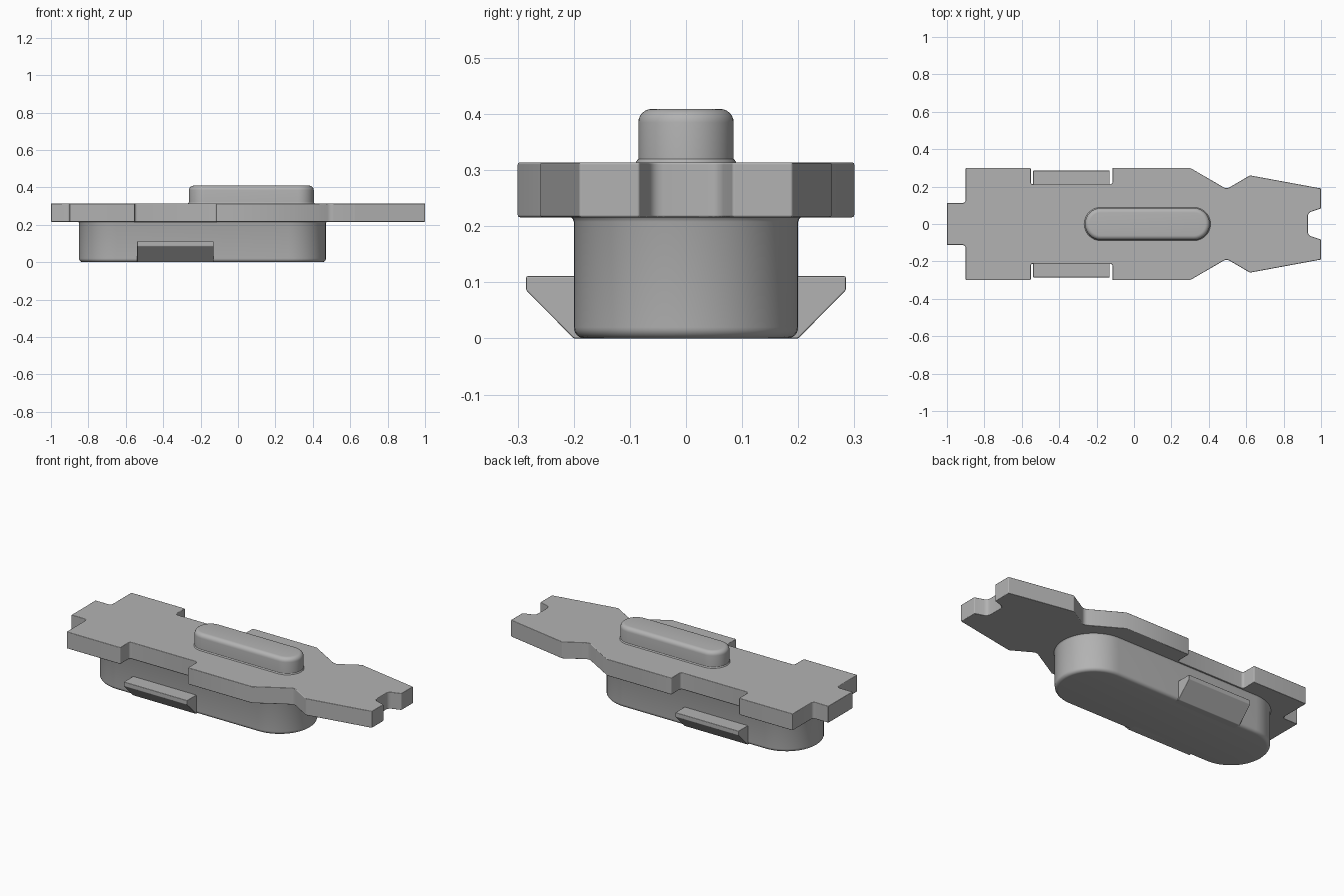
import bpy, bmesh, math
from mathutils import Vector

cube = bpy.data.objects.get("Cube")
if cube:
    bpy.data.objects.remove(cube)

GREY = (0.45, 0.45, 0.45, 1)
grey = bpy.data.materials.new("plain grey")
grey.use_nodes = True
grey.diffuse_color = GREY
grey.node_tree.nodes["Principled BSDF"].inputs["Base Color"].default_value = GREY


def finish(name, bm, bevel=0):
    """Turn a bmesh into a smooth-shaded grey object."""
    bmesh.ops.recalc_face_normals(bm, faces=bm.faces)
    mesh = bpy.data.meshes.new(name)
    bm.to_mesh(mesh)
    bm.free()
    mesh.materials.append(grey)
    obj = bpy.data.objects.new(name, mesh)
    bpy.context.collection.objects.link(obj)
    if bevel:
        mod = obj.modifiers.new("edge rounding", "BEVEL")
        mod.width, mod.segments = bevel, 2
        mod.limit_method, mod.angle_limit = "ANGLE", math.radians(40)
        mod.harden_normals = True
    bpy.ops.object.select_all(action="DESELECT")
    obj.select_set(True)
    bpy.context.view_layer.objects.active = obj
    bpy.ops.object.shade_smooth_by_angle(angle=math.radians(35))
    return obj


def prism(name, points, depth, bevel=0):
    """Extrude a closed outline along a vector."""
    bm = bmesh.new()
    face = bm.faces.new([bm.verts.new(p) for p in points])
    new = bmesh.ops.extrude_face_region(bm, geom=[face], use_keep_orig=True)["geom"]
    bmesh.ops.translate(bm, vec=depth, verts=[v for v in new if isinstance(v, bmesh.types.BMVert)])
    return finish(name, bm, bevel)


def stadium(name, x0, x1, radius, rings, steps=24):
    """Loft a round-ended slot shape through (inset, height) rings."""
    bm = bmesh.new()
    loops = []
    for inset, z in rings:
        loop = []
        for cx, start in ((x1 - radius, -90), (x0 + radius, 90)):
            for i in range(steps + 1):
                a = math.radians(start + 180 * i / steps)
                r = radius - inset
                loop.append(bm.verts.new((cx + r * math.cos(a), r * math.sin(a), z)))
        loops.append(loop)
    for low, high in zip(loops, loops[1:]):
        for i in range(len(low)):
            j = (i + 1) % len(low)
            bm.faces.new((low[i], low[j], high[j], high[i]))
    bm.faces.new(loops[0][::-1])
    bm.faces.new(loops[-1])
    return finish(name, bm)


def arc(r, z, direction, steps=6):
    """Quarter-round edge rings; direction +1 for a top edge, -1 for a bottom edge."""
    angles = [math.pi / 2 * i / steps for i in range(steps + 1)]
    rings = [(r - r * math.cos(a), z - direction * (r - r * math.sin(a))) for a in angles]
    return rings if direction > 0 else rings[::-1]


def rounded(corners, z):
    """Outline with each (x, y, radius) corner softened by a short curve."""
    pts = []
    for i, (x, y, r) in enumerate(corners):
        p = Vector((x, y, z))
        if not r:
            pts.append(p)
            continue
        before, after = (Vector((*corners[k % len(corners)][:2], z)) for k in (i - 1, i + 1))
        a, b = p + (before - p).normalized() * r, p + (after - p).normalized() * r
        for t in (0, 0.25, 0.5, 0.75, 1):
            pts.append(a * (1 - t) ** 2 + p * 2 * t * (1 - t) + b * t * t)
    return pts


# Lower housing
stadium("housing", -0.85, 0.47, 0.2,
        arc(0.02, 0, -1) + [(0, 0.208), (-0.002, 0.213), (-0.006, 0.218)])

# Flat plate, one half of the outline mirrored across y
half = [(-1, 0.112, 0), (-0.9, 0.112, 0.02), (-0.9, 0.3, 0), (-0.552, 0.3, 0.006),
        (-0.552, 0.212, 0.015), (-0.115, 0.212, 0.015), (-0.115, 0.3, 0.006), (0.3, 0.3, 0),
        (0.495, 0.187, 0.02), (0.62, 0.26, 0), (1, 0.19, 0), (1, 0.083, 0), (0.93, 0.06, 0.02)]
outline = half + [(x, -y, r) for x, y, r in reversed(half)]
prism("plate", rounded(outline, 0.216), (0, 0, 0.098), 0.004)

# Raised thumb slider
stadium("slider", -0.262, 0.405, 0.085,
        [(-0.005, 0.31), (-0.004, 0.315), (0, 0.32)] + arc(0.024, 0.409, 1))

# Wedge-shaped side clips
for side, label in ((-1, "right"), (1, "left")):
    profile = [(0.15, 0), (0.2, 0), (0.285, 0.086), (0.285, 0.111), (0.15, 0.111)]
    prism(label + "_clip", [(-0.54, side * y, z) for y, z in profile], (0.41, 0, 0), 0.003)
